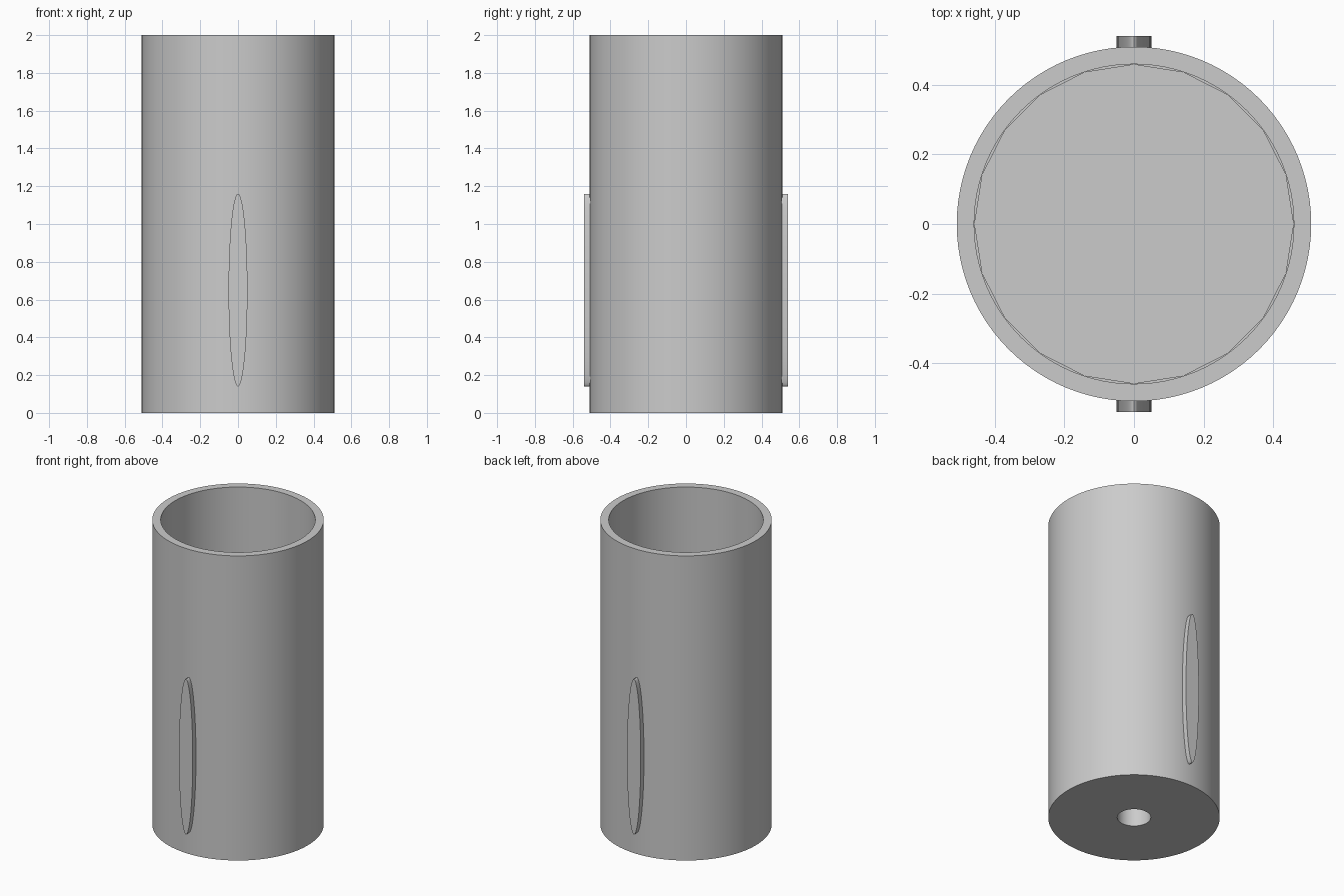
import bpy, math

cube = bpy.data.objects.get("Cube")
if cube:
    bpy.data.objects.remove(cube, do_unlink=True)

OUTER, INNER, HOLE = 0.51, 0.46, 0.1
HEIGHT, FLOOR = 2.0, 0.2

grey = bpy.data.materials.new("plain_grey")
grey.use_nodes = True
colour = (0.6, 0.6, 0.6, 1)
grey.diffuse_color = colour
grey.node_tree.nodes["Principled BSDF"].inputs["Base Color"].default_value = colour


def finish(obj, name, smooth=True):
    obj.name = name
    obj.data.materials.clear()
    obj.data.materials.append(grey)
    if smooth:
        bpy.ops.object.select_all(action='DESELECT')
        obj.select_set(True)
        bpy.context.view_layer.objects.active = obj
        bpy.ops.object.shade_smooth_by_angle(angle=math.radians(30))


def lathe(name, profile, sides):
    """Revolve a closed (radius, z) outline about the z axis."""
    n = len(profile)
    verts = [(r * math.cos(a), r * math.sin(a), z)
             for a in (math.tau * i / sides for i in range(sides))
             for r, z in profile]
    faces = []
    for i in range(sides):
        here, nxt = i * n, (i + 1) % sides * n
        for j in range(n):
            k = (j + 1) % n
            faces.append((here + j, nxt + j, nxt + k, here + k))
    mesh = bpy.data.meshes.new(name)
    mesh.from_pydata(verts, [], faces)
    obj = bpy.data.objects.new(name, mesh)
    bpy.context.collection.objects.link(obj)
    finish(obj, name)


# Open tube with a thick floor and a round hole underneath
lathe("tube_body", [(HOLE, 0), (OUTER, 0), (OUTER, HEIGHT), (INNER, HEIGHT),
                    (INNER, FLOOR), (HOLE, FLOOR)], 96)

# Twenty-sided disc lying on the floor inside
bpy.ops.mesh.primitive_cylinder_add(vertices=20, radius=INNER, depth=0.02,
                                    location=(0, 0, FLOOR + 0.01))
finish(bpy.context.object, "inner_disc", smooth=False)

# Tall oval pads on the front and back
for name, side in (("front_pad", -1), ("back_pad", 1)):
    bpy.ops.mesh.primitive_cylinder_add(vertices=64, radius=1, depth=1,
                                        location=(0, side * 0.516, 0.65),
                                        rotation=(math.pi / 2, 0, 0))
    pad = bpy.context.object
    pad.scale = (0.05, 0.51, 0.05)
    bpy.ops.object.transform_apply(location=False, rotation=True, scale=True)
    finish(pad, name)
